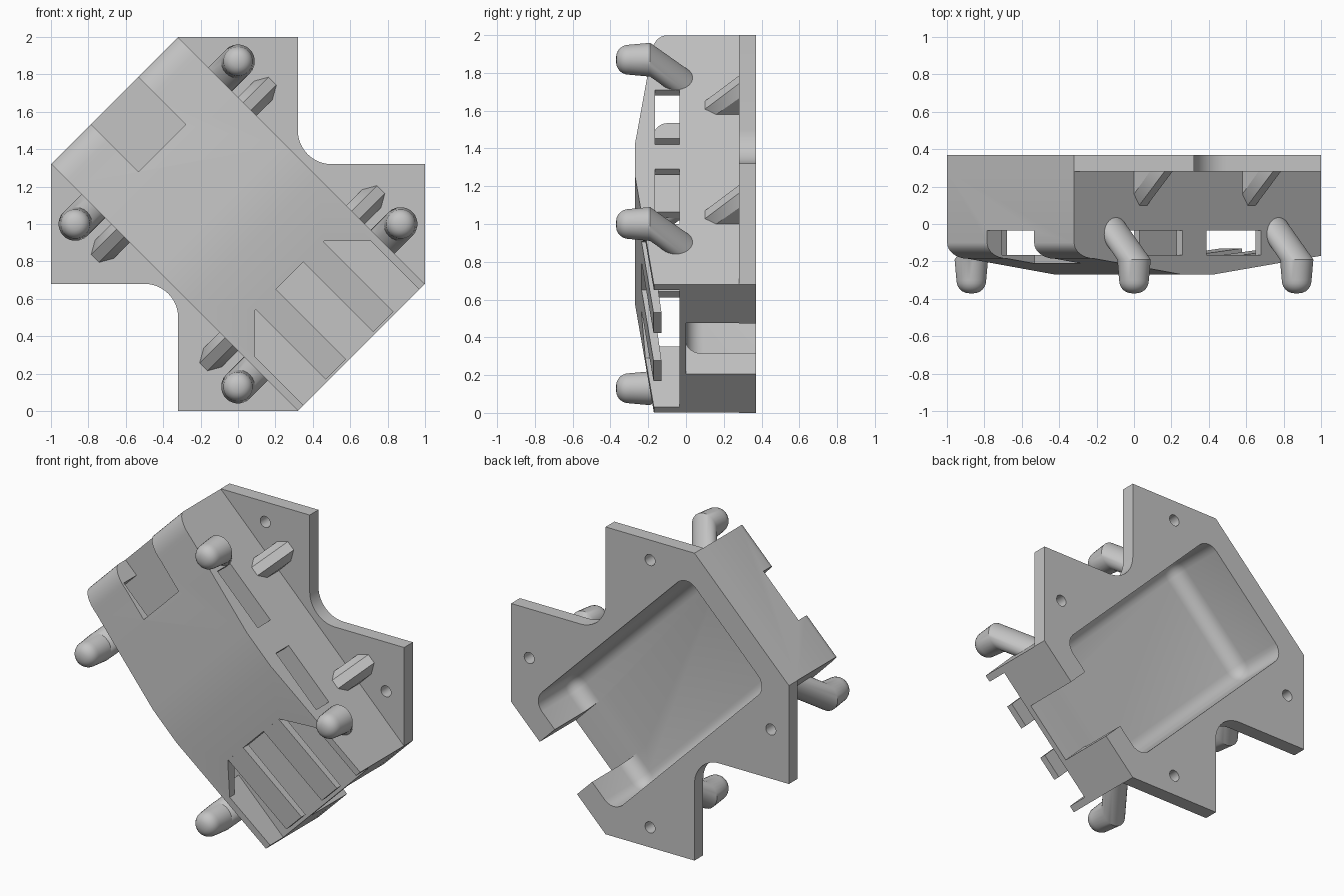
import bpy, bmesh
from math import sin, cos, pi, radians, sqrt
from mathutils import Vector

if "Cube" in bpy.data.objects:
    bpy.data.objects.remove(bpy.data.objects["Cube"], do_unlink=True)

grey = bpy.data.materials.new("light grey")
grey.use_nodes = True
grey.diffuse_color = (0.55, 0.55, 0.55, 1)
grey.node_tree.nodes["Principled BSDF"].inputs["Base Color"].default_value = grey.diffuse_color

# Parts are built upright (x = long axis, z = across), then turned 45 degrees at the end.
parts = []


def finish(name, bm):
    bmesh.ops.recalc_face_normals(bm, faces=bm.faces)
    mesh = bpy.data.meshes.new(name)
    bm.to_mesh(mesh)
    bm.free()
    mesh.materials.append(grey)
    obj = bpy.data.objects.new(name, mesh)
    bpy.context.collection.objects.link(obj)
    return obj


def loft(name, rings):
    bm = bmesh.new()
    loops = [[bm.verts.new(p) for p in ring] for ring in rings]
    for a, b in zip(loops, loops[1:]):
        for i in range(len(a)):
            j = (i + 1) % len(a)
            bm.faces.new((a[i], a[j], b[j], b[i]))
    bm.faces.new(loops[0])
    bm.faces.new(loops[-1])
    return finish(name, bm)


def plate(name, outline, y0, y1):
    return loft(name, [[(u, y, v) for u, v in outline] for y in (y0, y1)])


def slab(name, profile, v0, v1):
    return loft(name, [[(u, y, v) for u, y in profile] for v in (v0, v1)])


def box(name, u0, u1, y0, y1, v0, v1):
    return plate(name, [(u0, v0), (u1, v0), (u1, v1), (u0, v1)], y0, y1)


def circle(u, y, v, r, n=28):
    return [(u + r * cos(2 * pi * i / n), y, v + r * sin(2 * pi * i / n)) for i in range(n)]


def combine(target, tool, operation):
    mod = target.modifiers.new("combine", "BOOLEAN")
    mod.operation = operation
    mod.solver = "EXACT"
    mod.object = tool
    bpy.context.view_layer.update()
    graph = bpy.context.evaluated_depsgraph_get()
    mesh = bpy.data.meshes.new_from_object(target.evaluated_get(graph))
    target.modifiers.clear()
    target.data = mesh
    bpy.data.objects.remove(tool, do_unlink=True)


# Housing: side profile with a rounded upper end and a gently peaked front
L, W = 0.933, 0.48
profile = [(-L, 0.33)]
for i in range(9):
    a = i / 8 * pi / 2
    profile.append((-0.78 - 0.153 * cos(a), -0.10 - 0.085 * sin(a)))
profile += [(-0.12, -0.27), (0.12, -0.27), (L, -0.17), (L, 0.33)]
housing = slab("housing", profile, -W, W)

# Mounting flange: a cross with two cut corners and two filleted inner corners
half = [(-1, 0.32), (-0.32, 1), (0.32, 1)]
for i in range(13):
    a = pi + i / 12 * pi / 2
    half.append((0.5 + 0.18 * cos(a), 0.5 + 0.18 * sin(a)))
half.append((1, 0.32))
cross = half + [(-x, -h) for x, h in half]
flange = plate("flange", [((x - h) / sqrt(2), (x + h) / sqrt(2)) for x, h in cross], 0.28, 0.37)
combine(housing, flange, "UNION")

# Bent pegs with domed tips on both sides
P = 0.615
corners = [(a, b) for a in (-1, 1) for b in (-1, 1)]
for a, b in corners:
    path = [(0.035, 0.39, 0.09), (-0.19, P, 0.09), (-0.30, P, 0.08)]
    for i in range(1, 7):
        t = i / 6.3 * pi / 2
        path.append((-0.30 - 0.071 * sin(t), P, 0.08 * cos(t) ** 0.8))
    peg = loft("peg", [circle(a * P, y, b * v, r) for y, v, r in path])
    combine(housing, peg, "UNION")

# Rear cavity with rounded edges and its cable notch
bm = bmesh.new()
bmesh.ops.create_cube(bm, size=1)
for vert in bm.verts:
    vert.co = Vector((vert.co.x * 1.56, vert.co.y * 0.7 + 0.35, vert.co.z * 0.82))
bmesh.ops.bevel(bm, geom=bm.edges[:], offset=0.09, segments=6, profile=0.5, affect="EDGES")
combine(housing, finish("cavity", bm), "DIFFERENCE")
combine(housing, box("cable_notch", 0.6, 1.1, 0, 0.6, -0.19, 0.19), "DIFFERENCE")

# Front compartment, side windows and upper end notch
combine(housing, box("compartment", -0.82, 1.1, -0.165, -0.035, -0.437, 0.437), "DIFFERENCE")
for u in (-0.525, 0.07):
    combine(housing, box("window", u, u + 0.41, -0.165, -0.035, -0.6, 0.6), "DIFFERENCE")
combine(housing, box("end_notch", -1.1, -0.573, -0.5, -0.035, -0.178, 0.178), "DIFFERENCE")

# Front opening with chamfered inner corners
mouth = [(0.39, -0.26), (0.565, -0.437), (1.1, -0.437), (1.1, 0.437), (0.565, 0.437), (0.39, 0.26)]
combine(housing, plate("mouth", mouth, -0.5, -0.1), "DIFFERENCE")

# Screw holes behind the pegs
for a, b in corners:
    hole = loft("hole", [circle(a * P, y, b * P, 0.036) for y in (0.2, 0.5)])
    combine(housing, hole, "DIFFERENCE")
parts.append(housing)

# Two spring fingers across the front opening
for name, v in (("lower_finger", -0.257), ("upper_finger", 0.103)):
    finger = [(0.37, -0.238), (0.92, -0.172), (0.92, -0.13), (0.37, -0.185)]
    parts.append(slab(name, finger, v, v + 0.154))

# Chamfered gussets between side walls and flange
for a, b in corners:
    bm = bmesh.new()
    for s in (-1, 1):
        wide = [(0.46, 0.29), (0.46, 0.16), (0.48, 0.16), (0.60, 0.28), (0.60, 0.29)]
        narrow = [(0.46, 0.10), (0.48, 0.10), (0.67, 0.28), (0.67, 0.29)]
        for width, pts in ((0.07, wide), (0.03, narrow)):
            for v, y in pts:
                bm.verts.new((a * 0.41 + s * width, y, b * v))
    bmesh.ops.convex_hull(bm, input=bm.verts[:])
    loose = [v for v in bm.verts if not v.link_faces]
    bmesh.ops.delete(bm, geom=loose, context="VERTS")
    bmesh.ops.dissolve_limit(bm, angle_limit=0.02, verts=bm.verts[:], edges=bm.edges[:])
    parts.append(finish("gusset", bm))

# Turn everything into place and shade
bpy.ops.object.select_all(action="DESELECT")
for obj in parts:
    obj.rotation_euler = (0, radians(45), 0)
    obj.location = (0, 0, 1)
    obj.select_set(True)
bpy.context.view_layer.objects.active = housing
bpy.ops.object.shade_smooth_by_angle(angle=radians(28))
